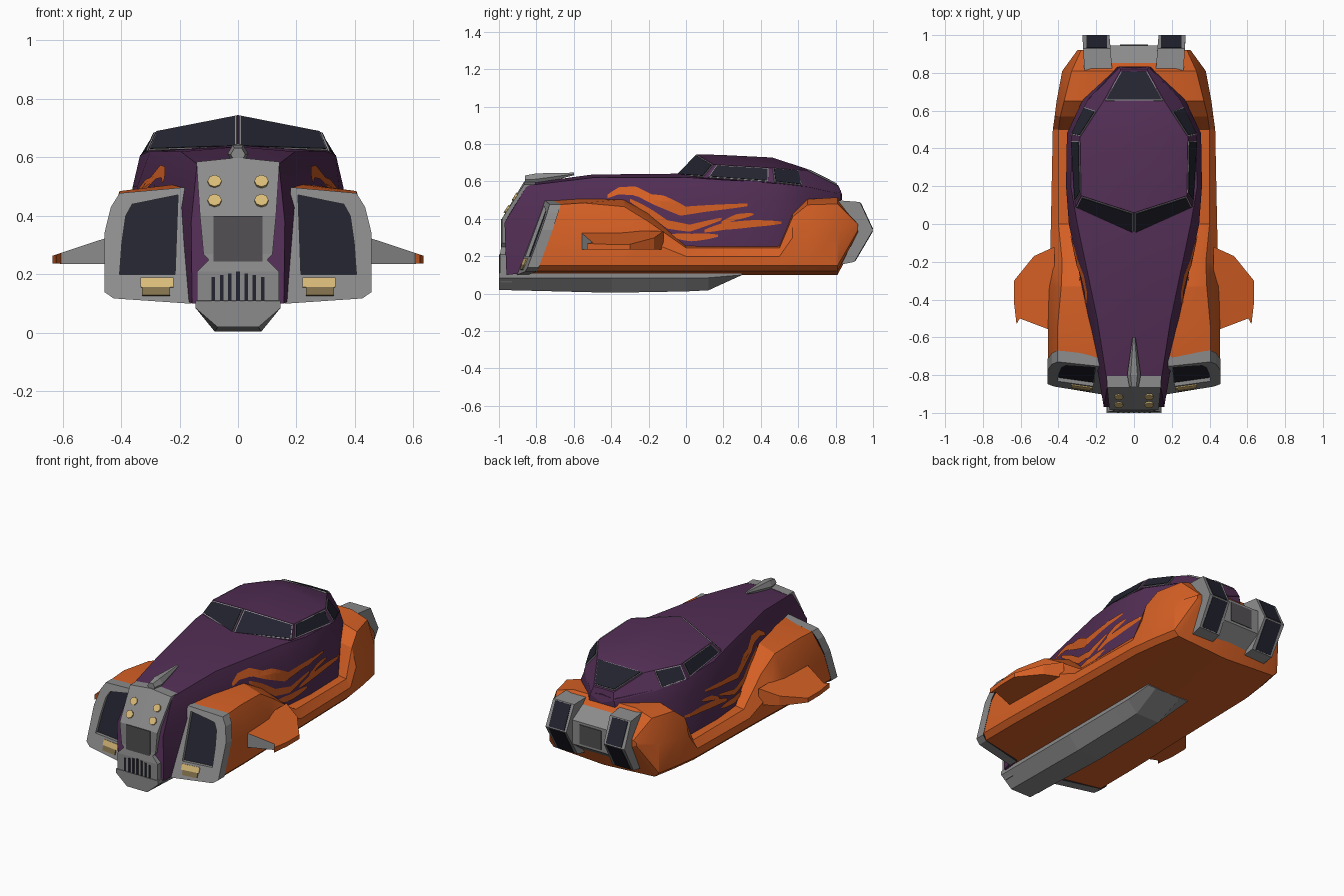
import bpy, bmesh, math
from mathutils import Vector as V
from mathutils.bvhtree import BVHTree

if "Cube" in bpy.data.objects:
    bpy.data.objects.remove(bpy.data.objects["Cube"])


def mat(name, r, g, b):
    m = bpy.data.materials.new(name)
    m.diffuse_color = (r, g, b, 1)
    m.use_nodes = True
    m.node_tree.nodes["Principled BSDF"].inputs["Base Color"].default_value = m.diffuse_color
    return m


ORANGE = mat("orange paint", 0.66, 0.115, 0.018)
PURPLE = mat("purple paint", 0.085, 0.027, 0.09)
GREY = mat("grey metal", 0.26, 0.26, 0.26)
DARK = mat("dark glass", 0.016, 0.017, 0.028)
SHADE = mat("dark grey", 0.085, 0.08, 0.085)
YELLOW = mat("lamp yellow", 0.70, 0.50, 0.19)
BROWN = mat("lamp brown", 0.22, 0.16, 0.07)


def finish(name, bm, mats, rule=None, smooth=False):
    bmesh.ops.remove_doubles(bm, verts=bm.verts, dist=0.0005)
    bmesh.ops.recalc_face_normals(bm, faces=bm.faces)
    if rule:
        for f in bm.faces:
            f.material_index = rule(f)
    me = bpy.data.meshes.new(name)
    bm.to_mesh(me)
    bm.free()
    ob = bpy.data.objects.new(name, me)
    bpy.context.collection.objects.link(ob)
    for m in mats:
        me.materials.append(m)
    if smooth:
        bpy.ops.object.select_all(action='DESELECT')
        ob.select_set(True)
        bpy.context.view_layer.objects.active = ob
        bpy.ops.object.shade_smooth_by_angle(angle=math.radians(25))
    return ob


def skin(name, rings, mats, rule=None, smooth=False):
    """Closed skin through rings that have equal point counts."""
    bm = bmesh.new()
    vs = [[bm.verts.new(p) for p in r] for r in rings]
    n = len(vs[0])
    for a, b in zip(vs, vs[1:]):
        for i in range(n):
            bm.faces.new((a[i], a[(i + 1) % n], b[(i + 1) % n], b[i]))
    bm.faces.new(vs[0])
    bm.faces.new(vs[-1])
    return finish(name, bm, mats, rule, smooth)


def loft(name, halves, mats, rule=None, smooth=False):
    """Half sections start and end on x = 0 and are mirrored."""
    return skin(name, [h + [(-x, y, z) for x, y, z in h[-2:0:-1]] for h in halves], mats, rule, smooth)


def flip(pts, s):
    return [V((p[0] * s, p[1], p[2])) for p in pts]


def plate(name, q, m, inset=0.0, off=0.004):
    """Thin plate lying on a quad, pushed outwards."""
    a, b, c, d = [V(p) for p in q]
    mid = (a + b + c + d) / 4
    n = (c - a).cross(d - b).normalized()
    if n.dot(mid - V((0, 0.2, 0.35))) < 0:
        n = -n

    def inner(p, e1, e2):
        return p + (e1 - p).normalized() * inset + (e2 - p).normalized() * inset
    r = [inner(a, b, d), inner(b, a, c), inner(c, b, d), inner(d, a, c)]
    skin(name, [[p + n * off for p in r], [p - n * 0.004 for p in r]], [m])


# purple central hull
hull_half = [[(0, -0.96, 0.1), (0.157, -0.96, 0.1), (0.16, -0.97, 0.38), (0.14, -0.85, 0.578), (0, -0.85, 0.59)]]
for y, xm, xs, zs, zc in [(-0.5, 0.24, 0.195, 0.62, 0.637), (0, 0.345, 0.30, 0.622, 0.642),
                          (0.2, 0.36, 0.335, 0.608, 0.63), (0.48, 0.355, 0.325, 0.595, 0.6),
                          (0.66, 0.27, 0.24, 0.575, 0.58), (0.83, 0.09, 0.08, 0.54, 0.55)]:
    hull_half.append([(0, y, 0.15), (xm, y, 0.15), (xm, y, 0.5), (xs, y, zs), (0, y, zc)])
hull = loft("hull", hull_half, [PURPLE], smooth=True)


# orange lower body with side pods
def fy(x, z):
    return -0.90 + 0.14 * (x - 0.16) + 0.37 * (z - 0.11)


def body_half(w, zm, xs, zs, xi, zt, zb=0.10, zl=0.15):
    return [(0, zb), (w - 0.03, zb + 0.02), (w, zl), (w, zm), (xs, zs), (xi, zt), (0, zt)]


body = [[(x, fy(x, z) + 0.03, z) for x, z in body_half(0.455, 0.33, 0.405, 0.475, 0.2, 0.495)]]
for y, *a in [(-0.55, 0.455, 0.33, 0.405, 0.485, 0.2, 0.51), (-0.33, 0.45, 0.32, 0.385, 0.465, 0.26, 0.505),
              (-0.2, 0.445, 0.28, 0.38, 0.385, 0.30, 0.43), (0, 0.44, 0.2, 0.40, 0.245, 0.34, 0.255),
              (0.5, 0.43, 0.2, 0.40, 0.245, 0.34, 0.255), (0.57, 0.42, 0.3, 0.39, 0.41, 0.28, 0.43),
              (0.65, 0.41, 0.32, 0.37, 0.475, 0.27, 0.505), (0.81, 0.38, 0.33, 0.33, 0.48, 0.22, 0.515),
              (0.92, 0.30, 0.36, 0.28, 0.37, 0.2, 0.38, 0.31, 0.34)]:
    body.append([(x, y, z) for x, z in body_half(*a)])
loft("lower_body", body, [ORANGE], smooth=True)

# grey keel
keel = []
for y, zb, w in [(-1, 0.02, 0.07), (-0.4, 0.005, 0.08), (0, 0.012, 0.08), (0.12, 0.018, 0.08), (0.3, 0.1, 0.09)]:
    keel.append([(0, y, zb), (w, y, zb), (0.145, y, max(0.085, zb)), (0.145, y, 0.13), (0, y, 0.13)])
keel[0] = [(x, y, min(z, 0.11)) for x, y, z in keel[0]]
loft("keel", keel, [GREY])

# cabin roof and its windows
B = [(0, -0.05, 0.63), (0.31, 0.09, 0.62), (0.335, 0.47, 0.592), (0.245, 0.66, 0.57), (0.08, 0.835, 0.53)]
T = [(0, 0.06, 0.745), (0.28, 0.15, 0.69), (0.285, 0.46, 0.672), (0.165, 0.645, 0.66), (0.07, 0.815, 0.575)]
R = [(0, 0.06, 0.745), (0, 0.18, 0.742), (0, 0.46, 0.728), (0, 0.645, 0.668), (0, 0.815, 0.578)]
loft("cabin", [[(0, b[1], 0.5), b, t, r] for b, t, r in zip(B, T, R)], [PURPLE], smooth=True)


def window(name, q):
    plate(name + "_frame", q, GREY, 0.004, 0.004)
    plate(name + "_glass", q, DARK, 0.009, 0.007)


for s in (1, -1):
    window("windshield", flip([B[0], B[1], T[1], T[0]], s))
    side = [V(p) for p in (B[1], B[2], T[2], T[1])]
    cut_b, cut_t = side[0].lerp(side[1], 0.93), side[3].lerp(side[2], 0.95)
    window("side_window", flip([side[0].lerp(side[1], 0.06), cut_b, cut_t, side[3].lerp(side[2], 0.04)], s))
    side = [V(p) for p in (B[2], B[3], T[3], T[2])]
    window("quarter_window", flip([side[0], side[0].lerp(side[1], 0.8), side[3].lerp(side[2], 0.75), side[3]], s))
window("rear_window", [(-0.16, 0.65, 0.662), (0.16, 0.65, 0.662), (0.07, 0.81, 0.58), (-0.07, 0.81, 0.58)])

# nose plate, grille, panel and lamps
nose = []
for z, w, y in [(0.06, 0.12, -0.99), (0.09, 0.14, -0.995), (0.21, 0.14, -0.995), (0.25, 0.10, -0.988),
                (0.27, 0.118, -0.985), (0.40, 0.13, -0.985), (0.585, 0.142, -0.865)]:
    nose.append([(0, y, z), (w, y, z), (w, y + 0.06, z), (0, y + 0.06, z)])
nose[-1] = [(x, y, 0.6 if x == 0 else z) for x, y, z in nose[-1]]
loft("nose_plate", nose, [GREY])
plate("nose_panel", [(-0.083, -0.986, 0.245), (0.083, -0.986, 0.245), (0.083, -0.986, 0.4), (-0.083, -0.986, 0.4)], SHADE)
for i in range(-3, 4):
    x, h = i * 0.028, 0.06 - 0.006 * abs(i)
    plate("grille_slot", [(x - 0.006, -0.995, 0.15 - h), (x + 0.006, -0.995, 0.15 - h),
                          (x + 0.006, -0.995, 0.15 + h), (x - 0.006, -0.995, 0.15 + h)], DARK)
for s in (1, -1):
    for z, y in ((0.515, -0.911), (0.45, -0.953)):
        bpy.ops.mesh.primitive_cylinder_add(vertices=8, radius=0.024, depth=0.02, location=(s * 0.08, y, z),
                                            rotation=(math.radians(57), 0, 0))
        bpy.context.object.name = "nose_lamp"
        bpy.context.object.data.materials.append(YELLOW)

# nose fin
skin("nose_fin", [[(r * math.cos(k * math.pi / 3), y, zc + r * math.sin(k * math.pi / 3)) for k in range(6)]
                  for y, r, zc in ((-0.86, 0.025, 0.61), (-0.8, 0.036, 0.612), (-0.6, 0.008, 0.64))], [GREY])

# pod intakes with recessed dark opening
OUT = [(0.16, 0.10), (0.425, 0.118), (0.457, 0.14), (0.457, 0.34), (0.435, 0.43), (0.405, 0.478), (0.18, 0.498)]
INN = [(0.215, 0.2), (0.39, 0.2), (0.405, 0.2), (0.397, 0.31), (0.384, 0.4), (0.362, 0.44), (0.205, 0.472)]
for s in (1, -1):
    def ring(pts, d):
        return flip([(x, fy(x, z) + d, z) for x, z in pts], s)
    skin("intake_rim", [ring(OUT, 0.06), ring(OUT, 0), ring(INN, 0), ring(INN, 0.02)], [GREY, DARK],
         lambda f: 1 if len(f.verts) == 7 else 0)
    for n, m, z0, z1, x0, x1 in (("pod_lamp", YELLOW, 0.155, 0.187, 0.22, 0.332),
                                 ("pod_lamp_base", BROWN, 0.127, 0.155, 0.232, 0.327)):
        plate(n, ring([(x0, z0), (x1, z0), (x1, z1), (x0, z1)], 0), m, 0, 0.006)

# side winglets, grey on the leading edge
WING = [(0.42, -0.12), (0.53, -0.17), (0.635, -0.30), (0.635, -0.42), (0.622, -0.53), (0.605, -0.50), (0.42, -0.57)]
for s in (1, -1):
    top = flip([(x, y, 0.325 - 0.33 * (x - 0.45)) for x, y in WING], s)
    low = flip([(x, y, 0.235 + 0.01 * (x - 0.45)) for x, y in WING], s)
    skin("winglet", [top, low], [ORANGE, GREY],
         lambda f: 1 if f.normal.y < -0.6 and abs(f.calc_center_median().x) < 0.58 else 0)

# rear engines and the block between them
for s in (1, -1):
    prof = [(0.8, 0.5), (0.93, 0.49), (1.0, 0.34), (0.9, 0.17), (0.8, 0.15)]
    skin("engine", [flip([(0.115 + max(0, y - 0.83) * 0.09, y, z) for y, z in prof], s),
                    flip([(0.262 + max(0, y - 0.83) * 0.07, y, z) for y, z in prof], s)], [GREY])
    for (y0, z0), (y1, z1) in ((prof[1], prof[2]), (prof[2], prof[3])):
        plate("engine_exhaust", flip([(0.138, y0, z0), (0.258, y0, z0), (0.258, y1, z1), (0.138, y1, z1)], s),
              DARK, 0.006, 0.003)
block = [(0.8, 0.49), (0.86, 0.46), (0.945, 0.40), (0.945, 0.25), (0.82, 0.16)]
skin("engine_block", [[(x, y, z) for y, z in block] for x in (-0.13, 0.13)], [GREY])
plate("engine_panel", [(-0.075, 0.945, 0.265), (0.075, 0.945, 0.265), (0.075, 0.945, 0.385), (-0.075, 0.945, 0.385)], SHADE)

# flame decals wrapped on the hull sides
bm = bmesh.new()
bm.from_mesh(hull.data)
tree = BVHTree.FromBMesh(bm)
bm.free()
FLAMES = [([(-0.42, 0.52), (-0.36, 0.55), (-0.27, 0.55), (-0.17, 0.5), (-0.03, 0.44), (0.1, 0.455), (0.33, 0.475)], 0.05),
          ([(-0.3, 0.5), (-0.2, 0.44), (-0.1, 0.37), (0.02, 0.35), (0.19, 0.4)], 0.045),
          ([(0.1, 0.335), (0.2, 0.36), (0.36, 0.375), (0.51, 0.38)], 0.04),
          ([(0.19, 0.38), (0.27, 0.41), (0.36, 0.425)], 0.03),
          ([(-0.08, 0.31), (0.03, 0.3), (0.17, 0.31)], 0.04),
          ([(-0.28, 0.53), (-0.12, 0.51), (0.0, 0.46)], 0.03)]
for s in (1, -1):
    for path, w in FLAMES:
        bm = bmesh.new()
        prev = None
        n = 4 * (len(path) - 1)
        for i in range(n + 1):
            k = min(i // 4, len(path) - 2)
            p = V(path[k]).lerp(V(path[k + 1]), i / 4 - k)
            h = w / 2 * math.sin(math.pi * (0.06 + 0.9 * i / n)) ** 0.6
            row = []
            for dz in (-h, h):
                hit = tree.ray_cast(V((1, p[0], p[1] + dz)), V((-1, 0, 0)))[0]
                row.append(bm.verts.new(((hit.x + 0.005) * s, hit.y, hit.z)))
            if prev:
                q = (prev[0], row[0], row[1], prev[1])
                bm.faces.new(q if s > 0 else q[::-1])
            prev = row
        finish("flame_decal", bm, [ORANGE])
